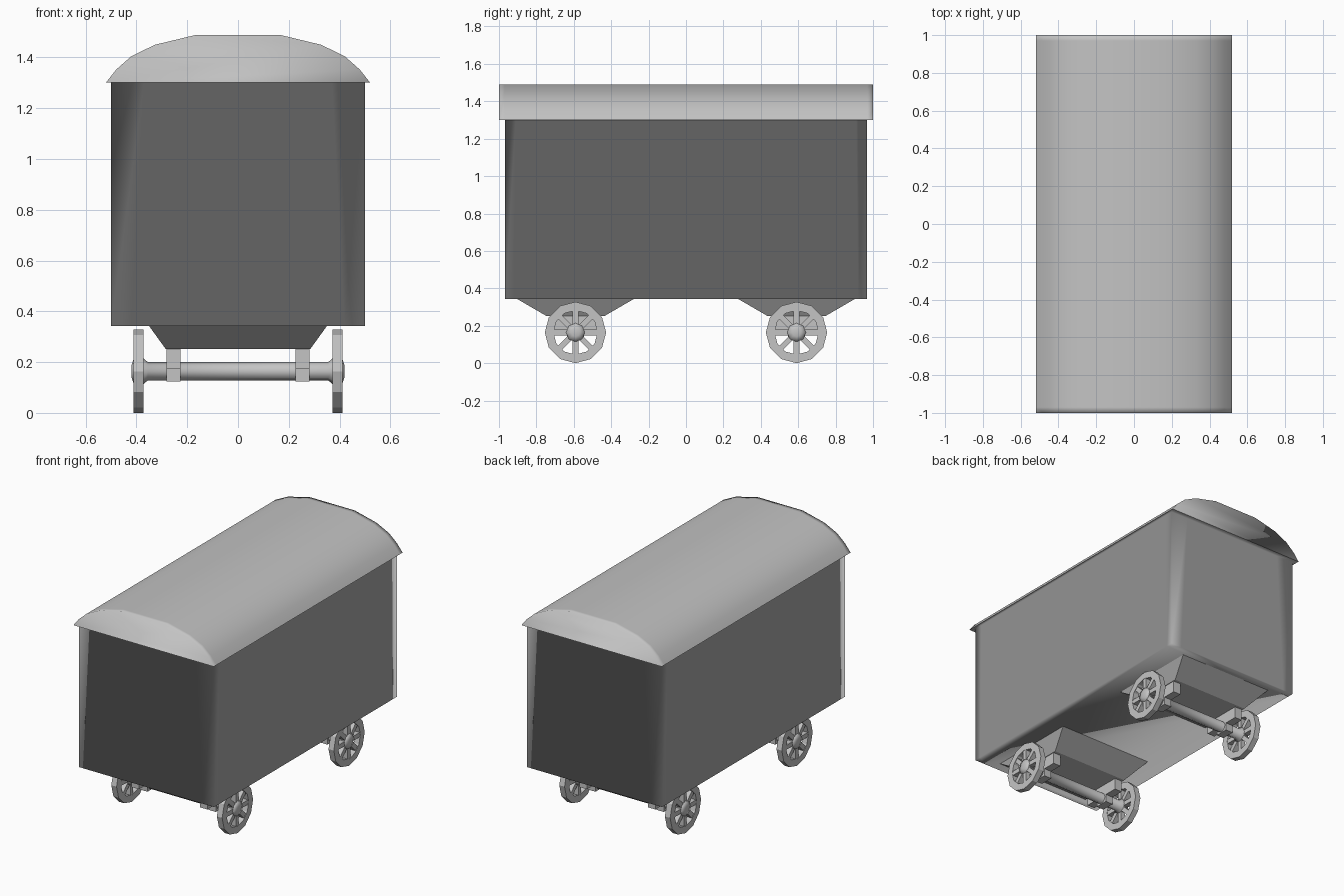
import bpy, bmesh, math
from mathutils import Matrix, Vector

if "Cube" in bpy.data.objects:
    bpy.data.objects.remove(bpy.data.objects["Cube"])

grey = bpy.data.materials.new("plain grey")
grey.diffuse_color = (0.55, 0.55, 0.55, 1)
grey.use_nodes = True
grey.node_tree.nodes["Principled BSDF"].inputs["Base Color"].default_value = grey.diffuse_color


def finish(name, bm, smooth=None):
    bmesh.ops.remove_doubles(bm, verts=bm.verts[:], dist=1e-5)
    bmesh.ops.recalc_face_normals(bm, faces=bm.faces[:])
    me = bpy.data.meshes.new(name)
    bm.to_mesh(me)
    bm.free()
    me.materials.append(grey)
    ob = bpy.data.objects.new(name, me)
    bpy.context.collection.objects.link(ob)
    if smooth:
        bpy.ops.object.select_all(action='DESELECT')
        bpy.context.view_layer.objects.active = ob
        ob.select_set(True)
        bpy.ops.object.shade_smooth_by_angle(angle=math.radians(smooth))
    return ob


def add_box(bm, lo, hi):
    lo, hi = Vector(lo), Vector(hi)
    m = Matrix.Translation((lo + hi) / 2) @ Matrix.Diagonal((*(hi - lo), 1))
    bmesh.ops.create_cube(bm, size=1, matrix=m)


def loft(bm, rings, caps=(True, True)):
    vs = [[bm.verts.new(p) for p in r] for r in rings]
    n = len(vs[0])
    for a, b in zip(vs, vs[1:]):
        for i in range(n):
            j = (i + 1) % n
            bm.faces.new((a[i], a[j], b[j], b[i]))
    if caps[0]:
        bm.faces.new(vs[0])
    if caps[1]:
        bm.faces.new(vs[-1])
    return vs


def circle(x, r, y, z, n):
    return [(x, y + r * math.cos(2 * math.pi * i / n), z + r * math.sin(2 * math.pi * i / n))
            for i in range(n)]


def rect(hx, hy, z, y):
    return [(-hx, y - hy, z), (hx, y - hy, z), (hx, y + hy, z), (-hx, y + hy, z)]


def corner_ring(hx, hy, z, ix, iy):
    # rectangle with an extra point on both sides of every corner
    return [(-hx, -hy, z), (-ix, -hy, z), (ix, -hy, z), (hx, -hy, z),
            (hx, -iy, z), (hx, iy, z), (hx, hy, z), (ix, hy, z),
            (-ix, hy, z), (-hx, hy, z), (-hx, iy, z), (-hx, -iy, z)]


# soft-shaded body: floor, walls and the underside of the eaves in one skin
bm = bmesh.new()
loft(bm, [corner_ring(0.5, 0.967, 0.342, 0.42, 0.92),
          corner_ring(0.5, 0.967, 1.301, 0.37, 0.91),
          corner_ring(0.52, 1.0, 1.301, 0.37, 0.91)], (True, False))
finish("wagon_body", bm, 180)

# arched roof with soft-shaded ends
half = [(0.52, 1.301), (0.48, 1.352), (0.42, 1.405), (0.327, 1.45), (0.165, 1.489)]
arch = half + [(-x, z) for x, z in reversed(half)]
bm = bmesh.new()
rings = loft(bm, [[(x, y, z) for x, z in arch] for y in (-1, -0.97, 0.97, 1)])
under = [f for f in bm.faces if all(v.co.z < 1.31 for v in f.verts)]
bmesh.ops.delete(bm, geom=under, context='FACES_ONLY')
finish("roof", bm, 180)

WZ, WR = 0.164, 0.164
for label, yc in (("front", -0.591), ("back", 0.591)):
    # tapered undercarriage
    bm = bmesh.new()
    loft(bm, [rect(0.35, 0.31, 0.342, yc), rect(0.285, 0.155, 0.252, yc)])
    finish(label + "_undercarriage", bm)

    # axle with flared ends and hub caps
    bm = bmesh.new()
    prof = [(0.42, 0.022), (0.411, 0.05), (0.372, 0.05), (0.355, 0.036)]
    prof += [(-x, r) for x, r in reversed(prof)]
    loft(bm, [circle(x, r, yc, WZ, 8) for x, r in prof])
    finish(label + "_axle", bm, 80)

    for side, s in (("left", -1), ("right", 1)):
        # hanger and axle clip
        bm = bmesh.new()
        xs = sorted((s * 0.226, s * 0.281))
        add_box(bm, (xs[0], yc - 0.135, 0.175), (xs[1], yc + 0.135, 0.254))
        add_box(bm, (xs[0], yc - 0.045, 0.124), (xs[1], yc + 0.045, 0.1745))
        finish(f"{label}_{side}_hanger", bm)

        # wheel: twelve-sided rim with eight spokes
        bm = bmesh.new()
        x0, x1 = s * 0.372, s * 0.411
        loft(bm, [circle(x, r, yc, WZ, 12) for x, r in
                  ((x0, WR), (x1, WR), (x1, 0.118), (x0, 0.118), (x0, WR))], (False, False))
        for k in range(8):
            sp = bmesh.ops.create_cube(bm, size=1)["verts"]
            m = (Matrix.Translation(((x0 + x1) / 2, yc, WZ))
                 @ Matrix.Rotation(k * math.pi / 4, 4, 'X')
                 @ Matrix.Translation((0, 0.08, 0)) @ Matrix.Diagonal((0.034, 0.09, 0.03, 1)))
            bmesh.ops.transform(bm, matrix=m, verts=sp)
        finish(f"{label}_{side}_wheel", bm)
